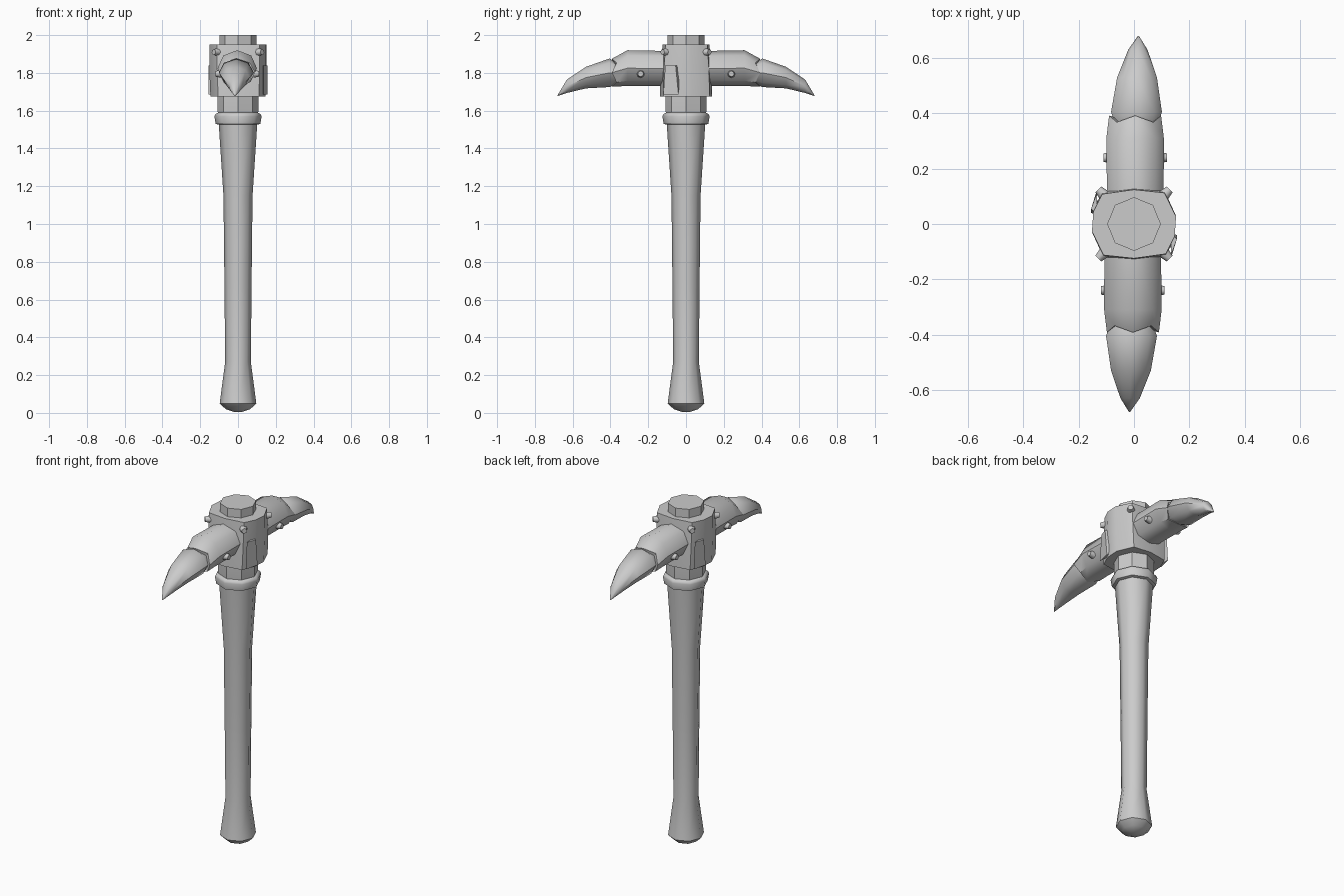
import bpy, bmesh, math
from mathutils import Vector, Matrix

cube = bpy.data.objects.get("Cube")
if cube:
    bpy.data.objects.remove(cube, do_unlink=True)

grey = bpy.data.materials.new("plain grey")
grey.use_nodes = True
tone = (0.6, 0.6, 0.6, 1)
grey.diffuse_color = tone
grey.node_tree.nodes["Principled BSDF"].inputs["Base Color"].default_value = tone


def finish(name, bm, angle=40):
    bmesh.ops.recalc_face_normals(bm, faces=bm.faces)
    mesh = bpy.data.meshes.new(name)
    bm.to_mesh(mesh)
    bm.free()
    mesh.materials.append(grey)
    obj = bpy.data.objects.new(name, mesh)
    bpy.context.collection.objects.link(obj)
    bpy.ops.object.select_all(action="DESELECT")
    obj.select_set(True)
    bpy.context.view_layer.objects.active = obj
    bpy.ops.object.shade_smooth_by_angle(angle=math.radians(angle))
    return obj


def loft(name, rings, angle=40, turn=0):
    """Skin a list of point rings, cap both ends, turn about z."""
    bm = bmesh.new()
    loops = [[bm.verts.new(p) for p in ring] for ring in rings]
    for a, b in zip(loops, loops[1:]):
        for i in range(len(a)):
            j = (i + 1) % len(a)
            bm.faces.new((a[i], a[j], b[j], b[i]))
    bm.faces.new(loops[0])
    bm.faces.new(loops[-1])
    bmesh.ops.rotate(bm, verts=bm.verts, matrix=Matrix.Rotation(turn, 3, "Z"))
    bmesh.ops.remove_doubles(bm, verts=bm.verts, dist=0.0005)
    return finish(name, bm, angle)


def turned(name, profile, angle=40, sides=8):
    """Upright round part from (radius, height) pairs."""
    steps = [math.tau * i / sides for i in range(sides)]
    return loft(name, [[(r * math.cos(t), r * math.sin(t), z) for t in steps]
                       for r, z in profile], angle)


def arm_ring(y, x, half_width, low, high, jag=0.0, sides=8):
    """Cross-section of an arm; jag pushes alternate points back and forth."""
    mid, half = (low + high) / 2, (high - low) / 2
    ring = []
    for i in range(sides):
        t = math.tau * i / sides
        ring.append((x + half_width * math.cos(t),
                     y + jag * (-1) ** i, mid + half * math.sin(t)))
    return ring


def rivet(name, place, outward):
    bm = bmesh.new()
    bmesh.ops.create_cone(bm, cap_ends=True, segments=8, radius1=0.021,
                          radius2=0.015, depth=0.03)
    aim = Vector(outward).to_track_quat("Z", "Y").to_matrix().to_4x4()
    bmesh.ops.transform(bm, verts=bm.verts, matrix=Matrix.Translation(place) @ aim)
    finish(name, bm, 60)


# Handle, collar and the post through the head
turned("handle", [(0.02, 0.005), (0.065, 0.02), (0.097, 0.05), (0.068, 0.27),
                  (0.072, 0.7), (0.077, 1.15), (0.102, 1.53)], 50)
turned("collar", [(0.1, 1.525), (0.118, 1.53), (0.125, 1.57),
                  (0.12, 1.582), (0.105, 1.59)], 50)
turned("neck", [(0.102, 1.55), (0.108, 1.6), (0.108, 1.69)])
turned("post_top", [(0.097, 1.9), (0.097, 2.0)])

# Head socket, lopsided but alike under a half turn
half = [(0.11, 0.125), (0.152, 0.03), (0.147, -0.05), (0.115, -0.12), (0, -0.138)]
outline = half + [(-x, -y) for x, y in half]
loft("head_socket", [[(x * sx, y * sy, z) for x, y in outline]
                     for sx, sy, z in ((0.96, 1, 1.675), (1, 0.97, 1.82),
                                       (1, 0.9, 1.95))])

for side, turn in (("back", 0), ("front", math.pi)):
    # Sleeve with a ragged end
    loft(side + "_sleeve", [
        arm_ring(0.05, 0.005, 0.102, 1.73, 1.915),
        arm_ring(0.31, 0.004, 0.104, 1.73, 1.92),
        arm_ring(0.38, 0.004, 0.094, 1.728, 1.875, 0.012),
        arm_ring(0.375, 0.004, 0.075, 1.745, 1.845, 0.012)], 45, turn)
    # Drooping pointed spike
    loft(side + "_spike", [
        arm_ring(0.34, 0.009, 0.07, 1.75, 1.84),
        arm_ring(0.405, 0.009, 0.092, 1.725, 1.876),
        arm_ring(0.53, 0.011, 0.072, 1.718, 1.832),
        arm_ring(0.63, 0.014, 0.035, 1.694, 1.765),
        arm_ring(0.68, 0.016, 0.002, 1.677, 1.682)], 50, turn)
    # Rivets on the sleeve and the socket corners
    flip = 1 if turn == 0 else -1
    for hand, s in (("left", 1), ("right", -1)):
        rivet(f"{side}_{hand}_sleeve_rivet",
              (0.1 * s + 0.004 * flip, 0.24 * flip, 1.795), (s, 0, 0))
        rivet(f"{side}_{hand}_socket_rivet",
              (0.118 * s, 0.114 * flip, 1.91), (s, flip, 0))
    # Folded flap on the socket's side
    fold = [(0.135, -0.11), (0.155, -0.03), (0.13, -0.03)]
    loft(side + "_side_fold", [
        [(x, y - 0.01, 1.685) for x, y in fold],
        [(x, y - 0.025 * (i == 1), 1.84) for i, (x, y) in enumerate(fold)]], 30, turn)
